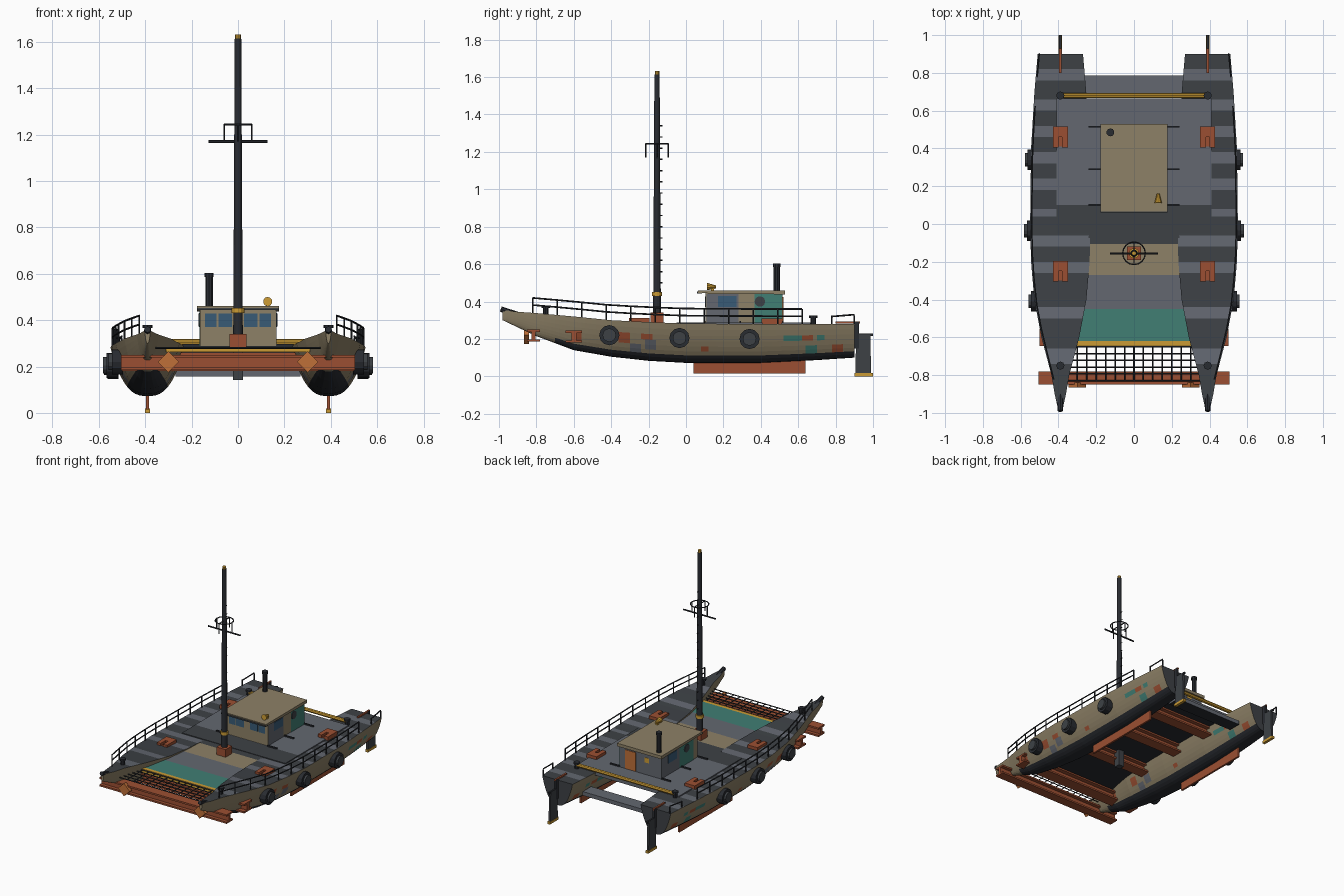
import bpy, bmesh, math
from mathutils import Vector, Matrix

if "Cube" in bpy.data.objects:
    bpy.data.objects.remove(bpy.data.objects["Cube"])

COLORS = {
    "tan": (.27, .22, .135), "deck_gray": (.125, .137, .163), "dark_gray": (.047, .053, .06),
    "charcoal": (.022, .025, .031), "teal": (.052, .21, .175), "yellow": (.60, .33, .035),
    "rust": (.33, .078, .032), "orange": (.52, .16, .04), "window_blue": (.04, .105, .18),
}
MATS = {}
for n, c in COLORS.items():
    MATS[n] = bpy.data.materials.new(n)
    MATS[n].diffuse_color = (*c, 1)


def finish(name, bm, *mats, recalc=True):
    if recalc:
        bmesh.ops.recalc_face_normals(bm, faces=bm.faces)
    me = bpy.data.meshes.new(name)
    bm.to_mesh(me)
    bm.free()
    for m in mats:
        me.materials.append(MATS[m])
    ob = bpy.data.objects.new(name, me)
    bpy.context.collection.objects.link(ob)
    return ob


def add_box(bm, x0, x1, y0, y1, z0, z1):
    m = Matrix.Translation(((x0 + x1) / 2, (y0 + y1) / 2, (z0 + z1) / 2)) @ \
        Matrix.Diagonal((abs(x1 - x0), abs(y1 - y0), abs(z1 - z0), 1))
    return bmesh.ops.create_cube(bm, size=1, matrix=m)["verts"]


def boxes(name, mat, *dims):
    bm = bmesh.new()
    for d in dims:
        add_box(bm, *d)
    return finish(name, bm, mat)


def rods(name, mat, segs, r, sides=6, r2=None):
    bm = bmesh.new()
    for a, b in segs:
        a, b = Vector(a), Vector(b)
        d = b - a
        m = Matrix.Translation((a + b) / 2) @ d.to_track_quat('Z', 'Y').to_matrix().to_4x4()
        bmesh.ops.create_cone(bm, cap_ends=True, segments=sides, radius1=r,
                              radius2=r if r2 is None else r2, depth=d.length, matrix=m)
    return finish(name, bm, mat)


def prism(name, mat, pts, z0, z1):
    """Deck panel with a dark underside."""
    bm = bmesh.new()
    f = bm.faces.new([bm.verts.new((x, y, z0)) for x, y in pts])
    up = bmesh.ops.extrude_face_region(bm, geom=[f])["geom"]
    bmesh.ops.translate(bm, vec=(0, 0, z1 - z0), verts=[v for v in up if isinstance(v, bmesh.types.BMVert)])
    bmesh.ops.recalc_face_normals(bm, faces=bm.faces)
    for f in bm.faces:
        f.material_index = 1 if f.normal.z < -.5 else 0
    return finish(name, bm, mat, "charcoal")


# hull lines: y, half width, deck height, keel height
LINES = [(-.98, .012, .355, .30), (-.9, .03, .345, .262), (-.8, .047, .338, .215), (-.6, .1, .32, .14),
         (-.4, .138, .30, .105), (-.2, .155, .29, .083), (0, .16, .282, .072), (.4, .155, .28, .072),
         (.7, .137, .28, .087), (.9, .12, .28, .10)]
HX = .39


def line(y):
    for a, b in zip(LINES, LINES[1:]):
        if y <= b[0] + 1e-6:
            t = (y - a[0]) / (b[0] - a[0])
            return [p + (q - p) * t for p, q in zip(a, b)][1:]
    return list(LINES[-1][1:])


# painted patches on hull sides: y, z, half length, half height, slot
PATCHES = [(-.33, .21, .03, .025, 3), (-.26, .14, .03, .03, 4), (-.19, .17, .03, .02, 4), (-.2, .215, .03, .02, 3),
           (-.58, .21, .02, .025, 3), (.58, .205, .06, .02, 5), (.65, .205, .03, .02, 3), (.72, .21, .03, .02, 5),
           (.81, .155, .03, .025, 3), (.67, .13, .03, .025, 5), (.1, .15, .02, .02, 3)]


def dark_stripe(y):
    if y < -.3:
        return not (-.74 < y < -.67 or -.5 < y < -.44)
    return (y + .2) % .145 < .085


def hull(side):
    bm = bmesh.new()
    N, S = 94, 20
    rings = []
    for i in range(N + 1):
        y = -.98 + 1.88 * i / N
        hw, zt, zb = line(y)
        ring = []
        for k in range(S + 1):
            a = math.pi * k / S
            s, c = math.sin(a), math.cos(a)
            x = math.copysign(abs(c) ** .75, c) * (.8 + .2 * (1 - s) ** 1.5) * hw
            ring.append(bm.verts.new((side * HX + x, y, zt - (zt - zb) * s)))
        rings.append(ring)
    for i, (r0, r1) in enumerate(zip(rings, rings[1:])):
        for k in range(S):
            f = bm.faces.new((r0[k], r0[k + 1], r1[k + 1], r1[k]))
            c = f.calc_center_median()
            if abs(k + .5 - S / 2) < 3.6 and c.y > -.7:
                f.material_index = 1
            else:
                for py, pz, hl, hh, slot in PATCHES:
                    if abs(c.y - py) < hl and abs(c.z - pz) < hh:
                        f.material_index = slot
        f = bm.faces.new((r0[0], r1[0], r1[S], r0[S]))
        f.material_index = 2 if dark_stripe(f.calc_center_median().y) else 4
    bm.faces.new(rings[0])
    bm.faces.new(rings[-1]).material_index = 2
    return finish("hull", bm, "tan", "charcoal", "dark_gray", "rust", "deck_gray", "teal")


def i_beam(name, y, half, z0, z1, w):
    t = .012
    boxes(name, "rust", (-half, half, y - w, y + w, z0, z0 + t), (-half, half, y - w, y + w, z1 - t, z1),
          (-half, half, y - w * .3, y + w * .3, z0, z1))


for s in (-1, 1):
    hull(s)
    X = s * HX
    # underwater fin, rudder with foot, tiller
    boxes("keel_fin", "rust", (X - .007, X + .007, .04, .64, .015, .1))
    bm = bmesh.new()
    for v in add_box(bm, X - .007, X + .007, .905, .99, .015, .225):
        if v.co.z > .1:
            v.co.y = .91 if v.co.y < .95 else .985
    finish("rudder", bm, "dark_gray")
    boxes("rudder_foot", "yellow", (X - .01, X + .01, .9, 1, 0, .018))
    boxes("tiller", "rust", (X - .006, X + .006, .8, .93, .283, .293))
    boxes("rudder_post", "charcoal", (X - .006, X + .006, .9, 1, .215, .228), (X - .008, X + .008, .9, .925, .15, .29))
    # bow post and bollards
    rods("bow_post", "charcoal", [((X, -.9, .325), (X, -.99, .36))], .02, 8, .014)
    for y in (-.75, .68):
        z = line(y)[1]
        rods("bollard", "charcoal", [((X, y, z - .01), (X, y, z + .042))], .014, 8)
        rods("bollard_cap", "charcoal", [((X, y, z + .032), (X, y, z + .045))], .022, 8)
    # fenders
    for y, z in ((-.41, .22), (-.035, .205), (.34, .20)):
        x = HX + line(y)[0]
        rods("fender", "charcoal", [((s * (x - .03), y, z), (s * (x + .018), y, z))], .054, 12)
        rods("fender_hub", "dark_gray", [((s * (x + .01), y, z), (s * (x + .032), y, z))], .036, 12)
    # railing following the deck edge
    ys = [-.82 + .131 * i for i in range(12)]

    def rail(y, h):
        hw, zt, _ = line(y)
        return (s * (HX + hw - .008), y, zt + h)
    segs = [(rail(y, -.005), rail(y, .08)) for y in ys]
    for h in (.042, .08):
        segs += [(rail(a, h), rail(b, h)) for a, b in zip(ys, ys[1:])]
    segs += [(rail(y, -.005), rail(y, .045)) for y in (.78, .9)] + [(rail(.78, .04), rail(.9, .05))]
    rods("railing", "charcoal", segs, .0045)
    # clamp plates over the cross beams
    for y, z in ((.46, .285), (-.25, .288)):
        boxes("beam_clamp", "rust", (X - .04, X - .01, y - .055, y + .055, z, z + .024),
              (X + .01, X + .04, y - .055, y + .055, z, z + .024), (X - .04, X + .04, y, y + .055, z, z + .024),
              (X - .04, X + .04, y - .05, y + .05, z - .01, z + .008))
    # diamond plates on the bow beam
    rods("beam_diamond", "orange", [((s * .3, -.865, .22), (s * .3, -.84, .22))], .046, 4)
    # deck brackets beside the cabin
    boxes("deck_bracket", "charcoal", *[(s * .165, s * .24, y - .005, y + .005, .285, .297) for y in (.1, .29, .515)])

# cross beams
i_beam("bow_beam", -.815, .505, .185, .25, .035)
i_beam("fore_beam", -.6, .5, .18, .245, .045)
i_beam("mast_beam", -.2, .3, .2, .26, .04)
i_beam("middle_beam", .15, .3, .2, .26, .04)
i_beam("aft_beam", .46, .3, .2, .26, .04)


# deck panels between the hulls
def inner(y):
    return HX - line(y)[0] + .008


def panel(name, mat, y0, y1, z1=.285):
    a, b = inner(y0), inner(y1)
    prism(name, mat, [(-a, y0), (a, y0), (b, y1), (-b, y1)], .262, z1)


def plate(name, mat, x, y0, y1, z0, z1):
    prism(name, mat, [(-x, y0), (x, y0), (x, y1), (-x, y1)], z0, z1)


plate("main_deck", "deck_gray", .41, .1, .665, .26, .288)
plate("main_deck_front", "dark_gray", .41, -.05, .1, .26, .288)
panel("deck_dark_strip", "dark_gray", -.105, -.05)
panel("mast_deck", "tan", -.27, -.105)
panel("fore_deck", "deck_gray", -.45, -.27)
panel("teal_deck", "teal", -.62, -.45)
panel("yellow_edge", "yellow", -.647, -.62)
plate("stern_step", "deck_gray", .27, .69, .785, .157, .185)
rods("yellow_bar", "yellow", [((-.39, .68, .305), (.39, .68, .305))], .013, 8)

# bow net
segs = []
for i in range(6):
    y = -.65 - .036 * i
    segs.append(((-inner(y), y, .28), (inner(y), y, .28)))
for i in range(-6, 7):
    segs.append(((i * .05, -.645, .28), (i * .05, -.83, .28)))
rods("bow_net", "charcoal", segs, .004, 4)

# mast
MY = -.155
boxes("mast_step", "rust", (-.036, .036, MY - .036, MY + .036, .28, .34))
boxes("mast_heel", "dark_gray", (-.022, .022, MY - .022, MY + .022, .142, .28))
rods("mast", "charcoal", [((0, MY, .28), (0, MY, 1.615))], .021, 12, .014)
rods("mast_band", "yellow", [((0, MY, .43), (0, MY, .452))], .027, 12)
rods("mast_tip", "yellow", [((0, MY, 1.612), (0, MY, 1.632))], .012, 8)
rods("mast_crossbar", "charcoal", [((-.127, MY, 1.17), (.127, MY, 1.17))], .006)
ring = [(.06 * math.cos(i * math.pi / 8), MY + .06 * math.sin(i * math.pi / 8), 1.243) for i in range(17)]
rods("lookout_ring", "charcoal", list(zip(ring, ring[1:])) +
     [(ring[i], (ring[i][0], ring[i][1], 1.17)) for i in (0, 4, 8, 12)] +
     [((0, MY - .06, 1.243), (0, MY + .06, 1.243))], .004)
rods("mast_rungs", "charcoal", [((0, MY, .5 + .06 * i), (0, MY + .03, .5 + .06 * i)) for i in range(15)], .0035, 4)

# cabin
CX, C0, C1, CT = .163, .105, .515, .445
boxes("cabin", "tan", (-CX, CX, C0, C1, .28, CT))
bm = bmesh.new()
for v in add_box(bm, -.177, .177, .065, .53, .438, .46):
    if v.co.y < .1 and v.co.z < .45:
        v.co.z += .007
finish("cabin_roof", bm, "tan")
boxes("roof_front_trim", "dark_gray", (-.177, .177, .06, .085, .443, .453))
e = .004
boxes("front_windows", "window_blue", *[(s * a, s * b, C0 - e, C0 + e, .37, .428)
                                        for s in (-1, 1) for a, b in ((.025, .085), (.092, .142))])
boxes("side_gray_paint", "deck_gray", (CX - e, CX + .002, C0 + .005, .28, .288, CT - .005),
      (-CX - .002, -CX + e, .31, C1, .288, CT - .005), (-CX, CX, C1 - e, C1 + .002, .288, CT - .005))
boxes("side_teal_paint", "teal", (CX - e, CX + .003, .365, C1, .288, CT - .005),
      (-CX - .003, -CX + e, .15, .31, .288, CT - .005))
boxes("side_windows", "window_blue", (CX - .002, CX + .005, .17, .27, .37, .43),
      (-CX - .005, -CX + .002, .34, .44, .37, .43))
rods("portholes", "dark_gray", [((CX, .395, .4), (CX + .007, .395, .4)), ((-CX, .23, .4), (-CX - .007, .23, .4))], .028, 12)
boxes("cabin_door", "orange", (.035, .12, C1 - .002, C1 + .006, .29, .425))
boxes("back_plate", "yellow", (-.07, -.035, C1 - .002, C1 + .005, .375, .41))

# chimney and horn on the roof
rods("chimney", "charcoal", [((-.125, .485, .455), (-.125, .485, .595))], .017, 10)
rods("chimney_cap", "charcoal", [((-.125, .485, .585), (-.125, .485, .603))], .021, 10)
rods("horn", "yellow", [((.128, .112, .48), (.128, .16, .478))], .02, 10, .008)
boxes("horn_foot", "yellow", (.12, .136, .135, .151, .458, .48))

for m in bpy.data.materials:
    if m.users and not m.is_grease_pencil:
        m.use_nodes = True
        m.node_tree.nodes["Principled BSDF"].inputs["Base Color"].default_value = m.diffuse_color
